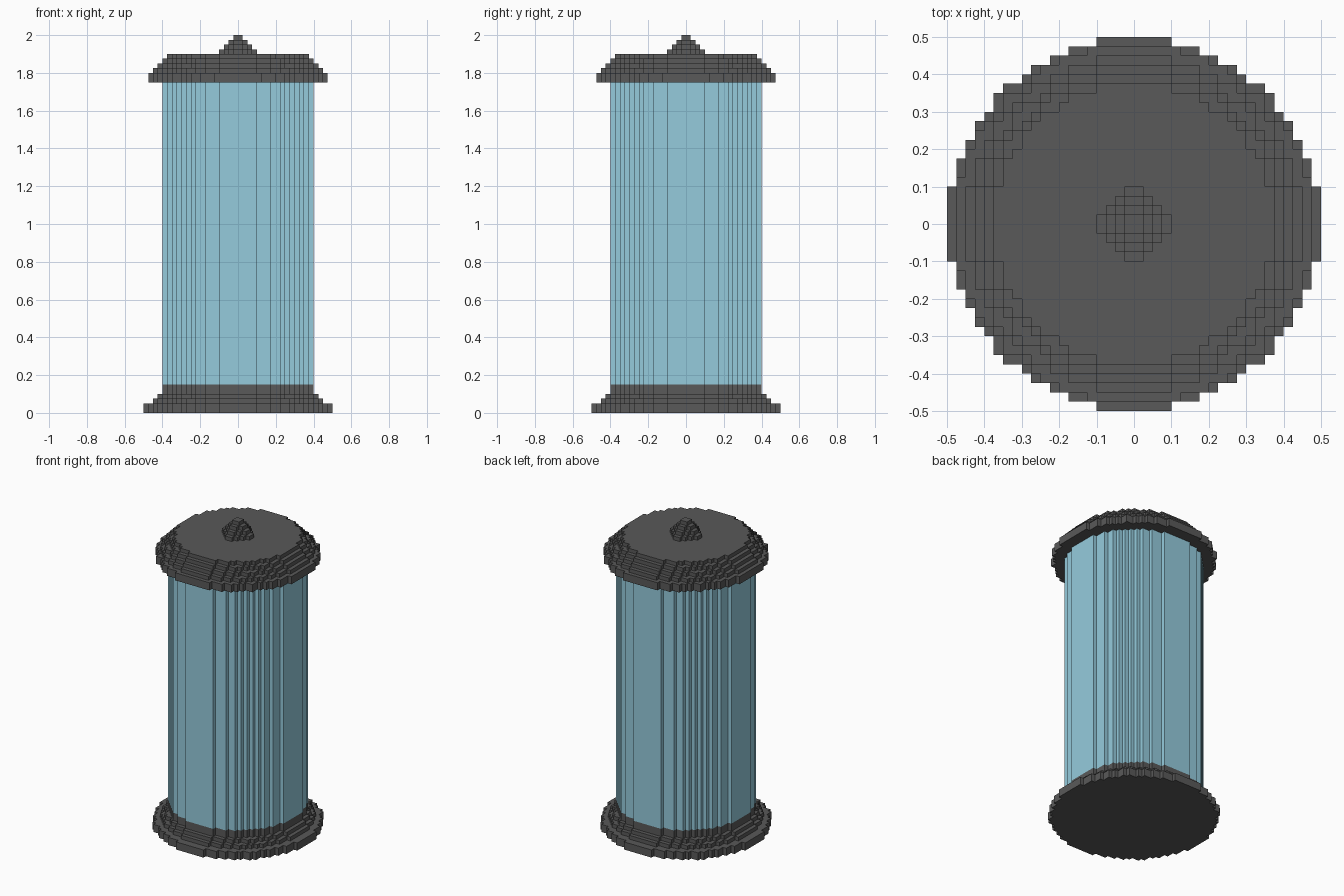
import bpy, bmesh

if "Cube" in bpy.data.objects:
    bpy.data.objects.remove(bpy.data.objects["Cube"])

U = 0.025  # block size


def disc(r2):
    """Block columns whose centres lie inside a circle (radius squared, in blocks)."""
    return {(i, j) for i in range(-20, 20) for j in range(-20, 20)
            if (i + .5) ** 2 + (j + .5) ** 2 <= r2}


def diamond(r):
    return {(i, j) for i in range(-r, r) for j in range(-r, r)
            if abs(i + .5) + abs(j + .5) <= r}


# Stack of layers from the ground up: part, height in blocks, footprint
stack = [("base", 2, disc(394)), ("base", 1, disc(324)),
         ("base", 1, disc(289)), ("base", 2, disc(256)),
         ("glass_body", 64, disc(256)),
         ("lid", 2, disc(366)), ("lid", 1, disc(324)), ("lid", 1, disc(289)),
         ("lid", 1, disc(256)), ("lid", 1, disc(225))]
stack += [("knob", 1, diamond(r)) for r in (4, 3, 2, 1)]


def material(name, color):
    m = bpy.data.materials.new(name)
    m.diffuse_color = color
    m.use_nodes = True
    m.node_tree.nodes["Principled BSDF"].inputs["Base Color"].default_value = m.diffuse_color
    return m


dark = material("dark_grey", (0.10, 0.10, 0.10, 1))
blue = material("light_blue", (0.30, 0.60, 0.72, 1))


def build(part):
    """Emit only the outer faces of the layers that belong to a part."""
    bm = bmesh.new()

    def quad(pts):
        bm.faces.new([bm.verts.new([c * U for c in p]) for p in pts])

    z = 0
    for k, (name, h, cells) in enumerate(stack):
        z0, z1 = z, z + h
        z = z1
        if name != part:
            continue
        below = stack[k - 1][2] if k else set()
        above = stack[k + 1][2] if k + 1 < len(stack) else set()
        for i, j in cells:
            c = [(i, j), (i + 1, j), (i + 1, j + 1), (i, j + 1)]
            if (i, j) not in above:
                quad([(x, y, z1) for x, y in c])
            if (i, j) not in below:
                quad([(x, y, z0) for x, y in reversed(c)])
            for s, (dx, dy) in enumerate([(0, -1), (1, 0), (0, 1), (-1, 0)]):
                if (i + dx, j + dy) not in cells:
                    a, b = c[s], c[(s + 1) % 4]
                    quad([(*a, z0), (*b, z0), (*b, z1), (*a, z1)])
    bmesh.ops.remove_doubles(bm, verts=bm.verts, dist=1e-4)
    me = bpy.data.meshes.new(part)
    bm.to_mesh(me)
    bm.free()
    me.materials.append(blue if part == "glass_body" else dark)
    bpy.context.collection.objects.link(bpy.data.objects.new(part, me))


for part in ("base", "glass_body", "lid", "knob"):
    build(part)
